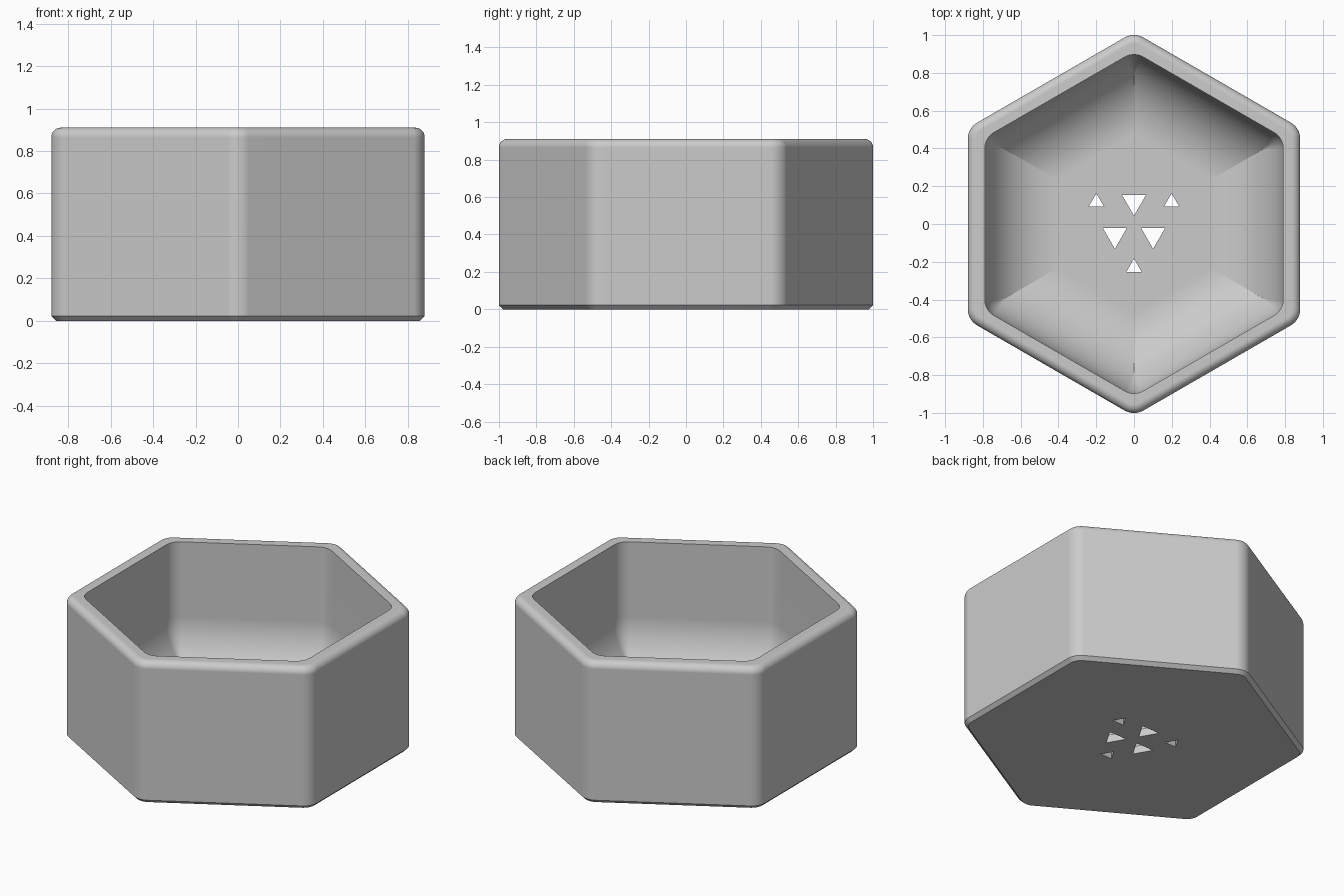
import bpy
import bmesh
from math import cos, sin, pi, radians

if "Cube" in bpy.data.objects:
    bpy.data.objects.remove(bpy.data.objects["Cube"])

HEIGHT = 0.91
OUTER, INNER = 0.88, 0.79      # flat-to-centre distances
CORNER = 0.1                   # rounding of the upright edges
FLOOR, COVE = 0.05, 0.38       # floor thickness, inner fillet
LIP, FOOT = 0.045, 0.022       # rim rounding, bottom chamfer
STEPS = 8

grey = bpy.data.materials.new("light grey")
grey.use_nodes = True
colour = (0.6, 0.6, 0.6, 1)
grey.diffuse_color = colour
grey.node_tree.nodes["Principled BSDF"].inputs["Base Color"].default_value = colour


def hexagon_ring(bm, apothem, radius, z):
    """Ring of vertices round a hexagon with rounded corners."""
    reach = (apothem - radius) / cos(pi / 6)
    ring = []
    for k in range(6):
        mid = pi / 6 + k * pi / 3
        for i in range(STEPS + 1):
            a = mid + (i / STEPS - 0.5) * pi / 3
            ring.append(bm.verts.new((reach * cos(mid) + radius * cos(a),
                                      reach * sin(mid) + radius * sin(a), z)))
    return ring


def make_object(name, bm):
    bmesh.ops.recalc_face_normals(bm, faces=bm.faces)
    mesh = bpy.data.meshes.new(name)
    bm.to_mesh(mesh)
    bm.free()
    mesh.materials.append(grey)
    obj = bpy.data.objects.new(name, mesh)
    bpy.context.collection.objects.link(obj)
    return obj


# Profile from foot, over the rim, down to the floor: (apothem, corner radius, z)
profile = [(OUTER - FOOT, CORNER - FOOT, 0), (OUTER, CORNER, FOOT)]
for i in range(STEPS + 1):
    a = i / STEPS * pi / 2
    inset = LIP * (1 - cos(a))
    profile.append((OUTER - inset, CORNER - inset, HEIGHT - LIP + LIP * sin(a)))
profile.append((INNER, CORNER, HEIGHT))
for i in range(2 * STEPS + 1):
    a = i / (2 * STEPS) * pi / 2
    inset = COVE * (1 - cos(a))
    profile.append((INNER - inset, max(CORNER - inset, 0.002),
                    FLOOR + COVE * (1 - sin(a))))

# Pot body
bm = bmesh.new()
rings = [hexagon_ring(bm, *p) for p in profile]
for low, high in zip(rings, rings[1:]):
    for i in range(len(low)):
        j = (i + 1) % len(low)
        bm.faces.new((low[i], low[j], high[j], high[i]))
bm.faces.new(rings[0])
bm.faces.new(rings[-1])
pot = make_object("pot", bm)

# Drain holes: three large and three small triangles in threefold symmetry
bm = bmesh.new()
for k in range(3):
    turn = pi / 2 + k * 2 * pi / 3
    for around, distance, size in ((turn, 0.117, 0.073), (turn + pi, 0.23, 0.047)):
        cx, cy = distance * cos(around), distance * sin(around)
        tri = [bm.verts.new((cx + size * cos(around + pi + n * 2 * pi / 3),
                             cy + size * sin(around + pi + n * 2 * pi / 3), -0.1))
               for n in range(3)]
        face = bm.faces.new(tri)
        top = bmesh.ops.extrude_face_region(bm, geom=[face])["geom"]
        bmesh.ops.translate(bm, vec=(0, 0, 0.4),
                            verts=[v for v in top if isinstance(v, bmesh.types.BMVert)])
cutter = make_object("drain_hole_cutter", bm)
cutter.hide_render = True

# Cut the holes, then shade
cut = pot.modifiers.new("drain holes", 'BOOLEAN')
cut.operation = 'DIFFERENCE'
cut.solver = 'EXACT'
cut.object = cutter
bpy.context.view_layer.objects.active = pot
bpy.ops.object.select_all(action='DESELECT')
pot.select_set(True)
bpy.ops.object.modifier_apply(modifier=cut.name)
bpy.data.objects.remove(cutter)
bpy.ops.object.shade_smooth_by_angle(angle=radians(30))
weighted = pot.modifiers.new("even shading", 'WEIGHTED_NORMAL')
weighted.keep_sharp = True
